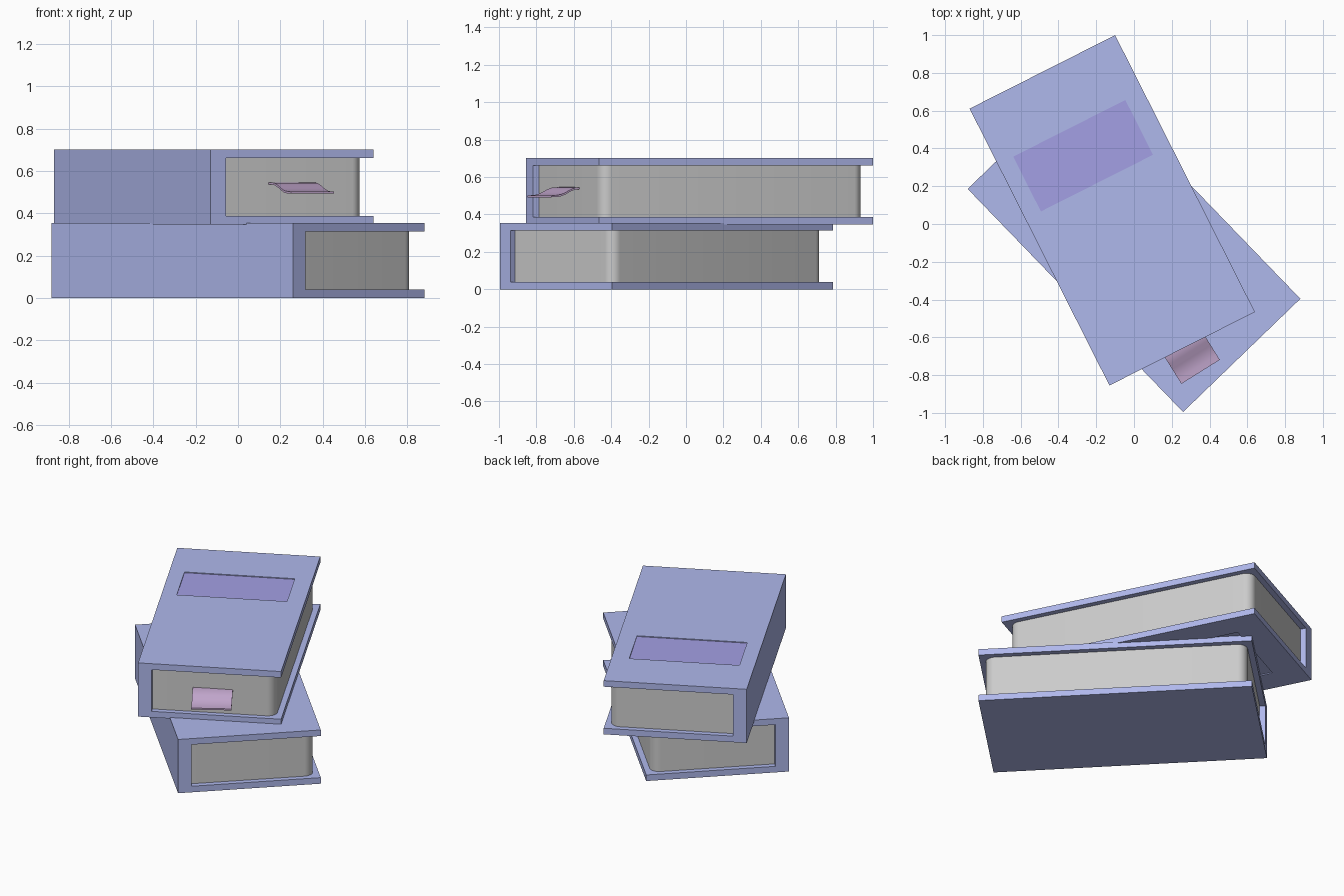
import bpy, bmesh
from math import radians, cos, sin

if "Cube" in bpy.data.objects:
    bpy.data.objects.remove(bpy.data.objects["Cube"])

W, L, H = 0.863, 1.642, 0.354      # book width, length, height
T, SP, GAP, R = 0.04, 0.082, 0.035, 0.058   # board, spine, page inset, page corner


def material(name, rgb):
    m = bpy.data.materials.new(name)
    m.diffuse_color = (*rgb, 1)
    m.use_nodes = True
    m.node_tree.nodes["Principled BSDF"].inputs["Base Color"].default_value = m.diffuse_color
    return m


BLUE = material("cover_blue", (0.43, 0.48, 0.84))
VIOLET = material("label_violet", (0.37, 0.35, 0.78))
PLUM = material("bookmark_plum", (0.55, 0.39, 0.62))


def extrude(name, profile, vec, mat=None):
    """Closed polygon swept along a vector."""
    bm = bmesh.new()
    face = bm.faces.new([bm.verts.new(p) for p in profile])
    new = bmesh.ops.extrude_face_region(bm, geom=[face])["geom"]
    bmesh.ops.translate(bm, vec=vec, verts=[g for g in new if isinstance(g, bmesh.types.BMVert)])
    bmesh.ops.recalc_face_normals(bm, faces=bm.faces)
    me = bpy.data.meshes.new(name)
    bm.to_mesh(me)
    bm.free()
    ob = bpy.data.objects.new(name, me)
    bpy.context.collection.objects.link(ob)
    if mat:
        me.materials.append(mat)
    return ob


def box(name, x0, x1, y0, y1, z0, z1, mat=None):
    return extrude(name, [(x0, y0, z0), (x1, y0, z0), (x1, y1, z0), (x0, y1, z0)],
                   (0, 0, z1 - z0), mat)


def activate(ob):
    bpy.ops.object.select_all(action='DESELECT')
    ob.select_set(True)
    bpy.context.view_layer.objects.active = ob


def recess(ob, *bounds):
    cutter = box("recess_cutter", *bounds)
    cutter.hide_render = True
    activate(ob)
    mod = ob.modifiers.new("recess", 'BOOLEAN')
    mod.operation, mod.solver, mod.object = 'DIFFERENCE', 'EXACT', cutter
    bpy.ops.object.modifier_apply(modifier=mod.name)
    bpy.data.objects.remove(cutter)


def place(ob, loc, angle):
    ob.location = loc
    ob.rotation_euler = (0, 0, radians(angle))


def book(prefix, loc, angle, panels=False):
    a, b = W / 2, L / 2
    # C-shaped cover, spine on -x
    c = [(-a, 0), (a, 0), (a, T), (-a + SP, T), (-a + SP, H - T), (a, H - T), (a, H), (-a, H)]
    cover = extrude(prefix + "_cover", [(x, -b, z) for x, z in c], (0, L, 0), BLUE)
    parts = [cover]
    if panels:
        # inset title panel on top, larger blank panel underneath
        d = 0.006
        recess(cover, -0.34, 0.325, 0.165, 0.49, H - d, H + 0.1)
        recess(cover, -0.264, 0.264, -0.64, 0.64, -0.1, d)
        parts.append(box(prefix + "_title_label", -0.34, 0.325, 0.165, 0.49,
                         H - d - 0.01, H - d + 0.001, VIOLET))
    # page block with rounded fore-edge corners
    x0, x1, y1 = -a + SP - 0.005, a - GAP, b - GAP
    arc = [(x1 - R + R * cos(radians(t)), y1 - R + R * sin(radians(t)))
           for t in range(0, 91, 10)]
    outline = [(x0, -y1)] + [(x, -y) for x, y in reversed(arc)] + arc + [(x0, y1)]
    pages = extrude(prefix + "_pages", [(x, y, T - 0.003) for x, y in outline],
                    (0, 0, H - 2 * T + 0.006))
    activate(pages)
    bpy.ops.object.shade_smooth_by_angle(angle=radians(30))
    parts.append(pages)
    for p in parts:
        place(p, loc, angle)


book("lower_book", (0, -0.105, 0), 44.0)
book("upper_book", (-0.115, 0.0725, 0.347), 26.8, panels=True)

# Bookmark ribbon: S-curved strip, local x = outward from the pages
path = [(-0.32, 0.541), (-0.19, 0.541), (-0.15, 0.538), (-0.12, 0.528),
        (-0.09, 0.513), (-0.06, 0.502), (-0.03, 0.498), (0, 0.497)]
th = 0.005
outline = [(x, -0.12, z + th) for x, z in path] + [(x, -0.12, z - th) for x, z in reversed(path)]
mark = extrude("bookmark", outline, (0, 0.24, 0), PLUM)
activate(mark)
bpy.ops.object.shade_smooth_by_angle(angle=radians(30))
place(mark, (0.3525, -0.7825, 0), -58)
